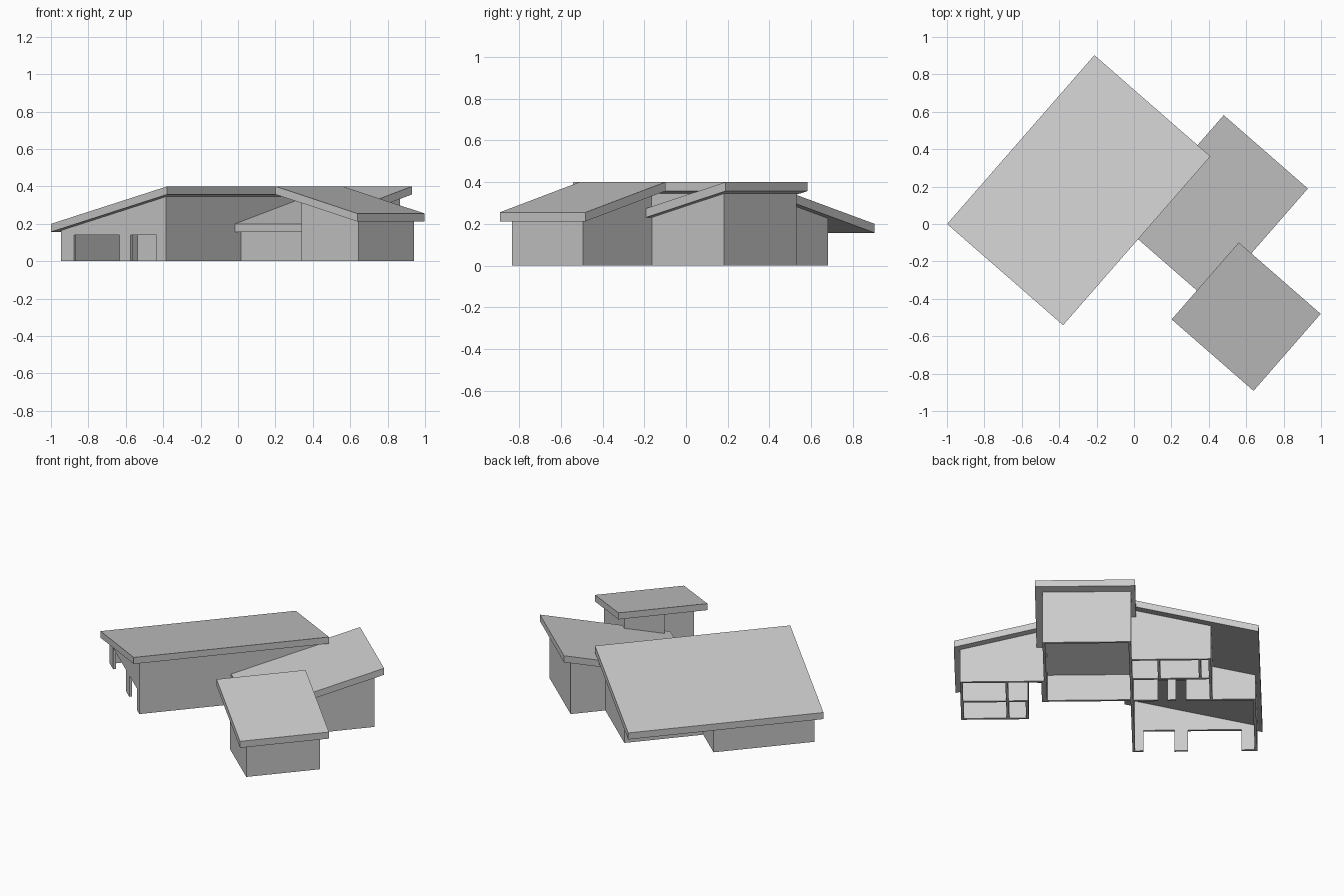
import bpy, bmesh, math
from mathutils import Matrix

cube = bpy.data.objects.get("Cube")
if cube:
    bpy.data.objects.remove(cube, do_unlink=True)

grey = bpy.data.materials.new("plain_grey")
grey.use_nodes = True
grey.diffuse_color = (0.6, 0.6, 0.6, 1)
grey.node_tree.nodes["Principled BSDF"].inputs["Base Color"].default_value = (0.6, 0.6, 0.6, 1)

# The house is laid out square to its own axes, then turned on the site
TURN = Matrix.Rotation(math.radians(-41.1), 4, 'Z')
ROOF = 0.043    # roof slab thickness
W = 0.016       # wall thickness
DOOR = 0.14     # head height of openings


def block(name, x, y, bottom, top):
    """Box whose bottom and top heights are functions of plan position."""
    bm = bmesh.new()
    bmesh.ops.create_cube(bm, size=1)
    for v in bm.verts:
        px, py = x[v.co.x > 0], y[v.co.y > 0]
        v.co = (px, py, (top if v.co.z > 0 else bottom)(px, py))
    bm.transform(TURN)
    me = bpy.data.meshes.new(name)
    bm.to_mesh(me)
    bm.free()
    me.materials.append(grey)
    ob = bpy.data.objects.new(name, me)
    bpy.context.collection.objects.link(ob)


# Roof top surfaces: one lean-to slope for each wing
def main_top(x, y):
    return 0.2 + 0.2 * (x + 0.753) / 0.823


def rear_top(x, y):
    return 0.2 + 0.2 * (y + 0.047) / 0.801


def front_top(x, y):
    return 0.4 - 0.145 * (x - 0.487) / 0.581


def roof(name, x, y, top):
    block(name, x, y, lambda a, b: top(a, b) - ROOF, top)


roof("main_roof", (-0.753, 0.07), (-0.657, 0.541), main_top)
roof("rear_roof", (-0.021, 0.576), (-0.047, 0.754), rear_top)
roof("front_roof", (0.487, 1.068), (-0.252, 0.294), front_top)


def wall(name, x, y, top, base=0.0):
    """Wall panel that runs up to the underside of its roof."""
    block(name, x, y, lambda a, b: base, lambda a, b: top(a, b) - ROOF + 0.004)


def pierced_wall(name, x, y, top, openings):
    """Wall along local x, with openings given as (start, end) pairs."""
    start = x[0]
    for i, (a, b) in enumerate(openings):
        if a > start:
            wall(f"{name}_pier_{i}", (start, a), y, top)
        wall(f"{name}_lintel_{i}", (a, b), y, top, DOOR)
        start = b
    if start < x[1]:
        wall(f"{name}_pier_end", (start, x[1]), y, top)


# Main wing outer walls, with a covered porch at the rear low corner
pierced_wall("main_front_wall", (-0.724, 0.02), (-0.61, -0.61 + W), main_top,
             [(-0.63, -0.31), (-0.23, -0.045)])
wall("main_high_wall", (0.02 - W, 0.02), (-0.61, 0.494), main_top)
wall("main_low_wall", (-0.724, -0.724 + W), (-0.61, 0.01), main_top)
wall("main_rear_wall", (-0.468, 0.02), (0.494 - W, 0.494), main_top)
wall("porch_wall", (-0.468, -0.468 + W), (0, 0.494), main_top)

# Main wing partitions
pierced_wall("main_cross_wall", (-0.724, 0.02), (0.01 - W, 0.01), main_top,
             [(-0.31, -0.25), (-0.2, -0.144)])
wall("main_room_wall", (-0.468, 0.02), (0.25, 0.25 + W), main_top)
for x in (-0.156, -0.4):
    wall("main_room_divider", (x - W / 2, x + W / 2), (0.25, 0.494), main_top)

# Rear wing walls
wall("rear_low_wall", (0.02 - W, 0.532), (0, W), rear_top)
wall("rear_high_wall", (0.02 - W, 0.532), (0.707 - W, 0.707), rear_top)
wall("rear_outer_wall", (0.532 - W, 0.532), (0, 0.707), rear_top)
wall("rear_inner_wall", (0.02 - W, 0.02), (0.49, 0.707), rear_top)

# Front wing walls, with a recessed entry at the inner corner
wall("front_low_wall", (1.033 - W, 1.033), (-0.205, 0.247), front_top)
wall("front_rear_wall", (0.532, 1.033), (0.247 - W, 0.247), front_top)
wall("front_face_wall", (0.63, 1.033), (-0.205, -0.205 + W), front_top)
wall("entry_side_wall", (0.63, 0.63 + W), (-0.205, W), front_top)
wall("front_upper_wall", (0.532, 0.532 + W), (0, 0.247), front_top)
pierced_wall("front_cross_wall", (0.532, 1.033), (0, W), front_top, [(0.532, 0.63)])
wall("front_room_divider", (0.754 - W / 2, 0.754 + W / 2), (-0.205, 0.247), front_top)
